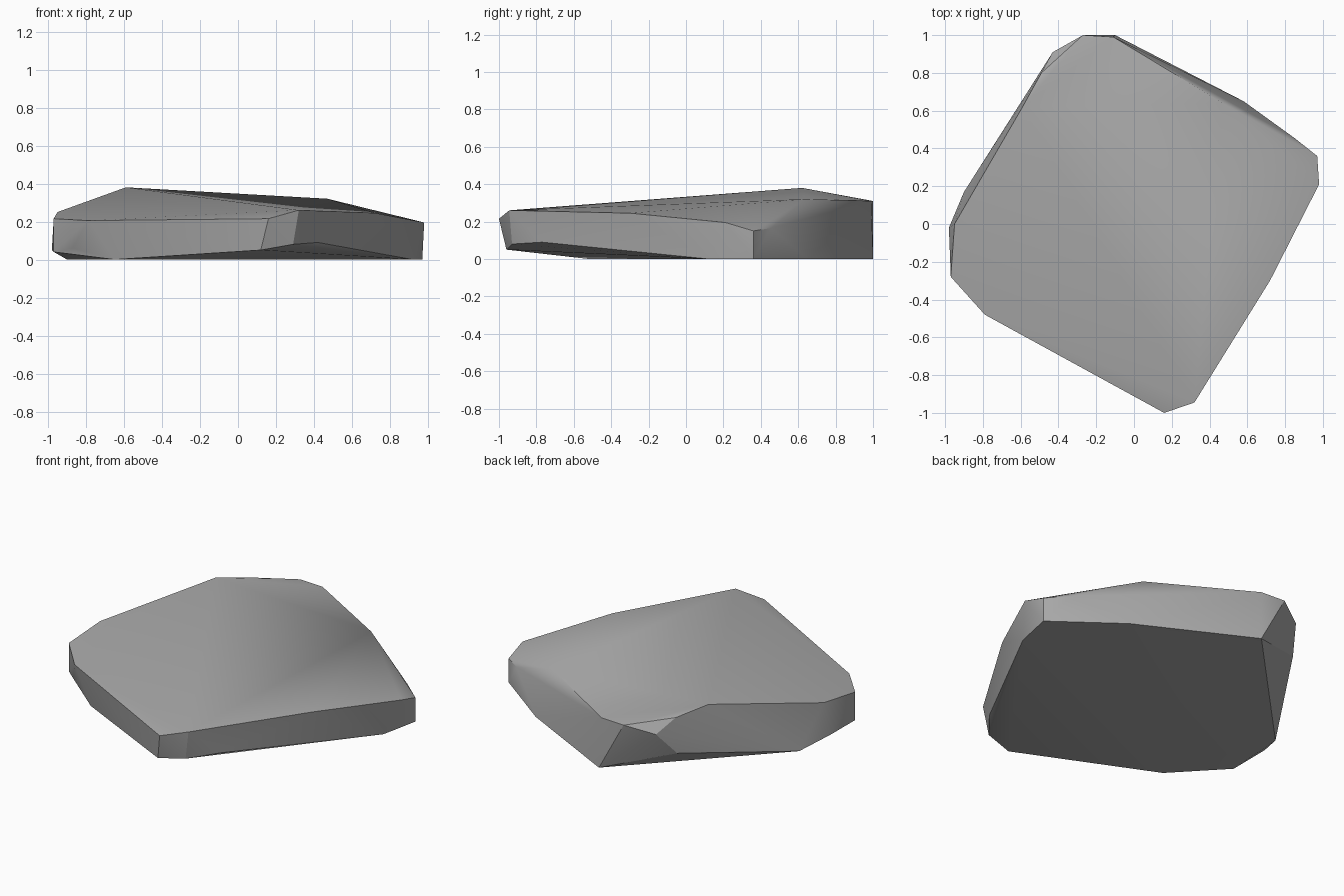
import bpy
import bmesh
import math

# Remove the default cube
default_cube = bpy.data.objects.get("Cube")
if default_cube:
    bpy.data.objects.remove(default_cube, do_unlink=True)


def make_material(name, colour):
    material = bpy.data.materials.new(name)
    material.use_nodes = True
    material.diffuse_color = colour
    shader = material.node_tree.nodes["Principled BSDF"]
    shader.inputs["Base Color"].default_value = colour
    shader.inputs["Roughness"].default_value = 0.9
    return material


# Flat underside resting on the ground
ground_outline = [(.97, .36), (.58, .65), (-.1, 1), (-.9, .17), (-.65, -.52), (.92, .12)]

# Lower rim, where the underside slopes up to the walls
lower_rim = [
    (-.5, .8, .12), (-.98, -.02, .05), (-.97, -.28, .04), (-.87, -.38, .06),
    (.12, -.96, .05), (.29, -.93, .08), (.42, -.77, .09),
]

# Upper rim of the worn top face
upper_rim = [
    (-.97, -.28, .215), (-.79, -.48, .205), (.16, -1, .215), (.32, -.945, .26),
    (.72, -.3, .245), (.98, .21, .195), (.97, .36, .15), (.85, .455, .165),
    (.47, .64, .32), (-.11, .99, .31), (-.27, 1, .31), (-.43, .91, .26),
    (-.49, .8, .34), (-.59, .62, .38), (-.95, 0, .25),
]


def build_stone(name, points, material):
    bm = bmesh.new()
    for point in points:
        bm.verts.new(point)

    # Wrap the chipped outline in one closed faceted skin
    hull = bmesh.ops.convex_hull(bm, input=bm.verts[:], use_existing_faces=False)
    spare = {item for item in hull["geom_interior"] + hull["geom_unused"]
             if isinstance(item, bmesh.types.BMVert)}
    bmesh.ops.delete(bm, geom=list(spare), context="VERTS")

    # Merge triangles that lie in one plane
    bmesh.ops.dissolve_limit(bm, angle_limit=math.radians(1),
                             verts=bm.verts[:], edges=bm.edges[:])
    bmesh.ops.recalc_face_normals(bm, faces=bm.faces[:])

    mesh = bpy.data.meshes.new(name)
    bm.to_mesh(mesh)
    bm.free()
    mesh.materials.append(material)
    stone = bpy.data.objects.new(name, mesh)
    bpy.context.collection.objects.link(stone)
    return stone


stone_grey = make_material("stone_grey", (.4, .4, .4, 1))
ground_points = [(x, y, 0) for x, y in ground_outline]
stone = build_stone("flat_stone", ground_points + lower_rim + upper_rim, stone_grey)

# Soften the shallow facets and keep the broken edges crisp
bpy.ops.object.select_all(action="DESELECT")
stone.select_set(True)
bpy.context.view_layer.objects.active = stone
bpy.ops.object.shade_smooth_by_angle(angle=math.radians(30))
